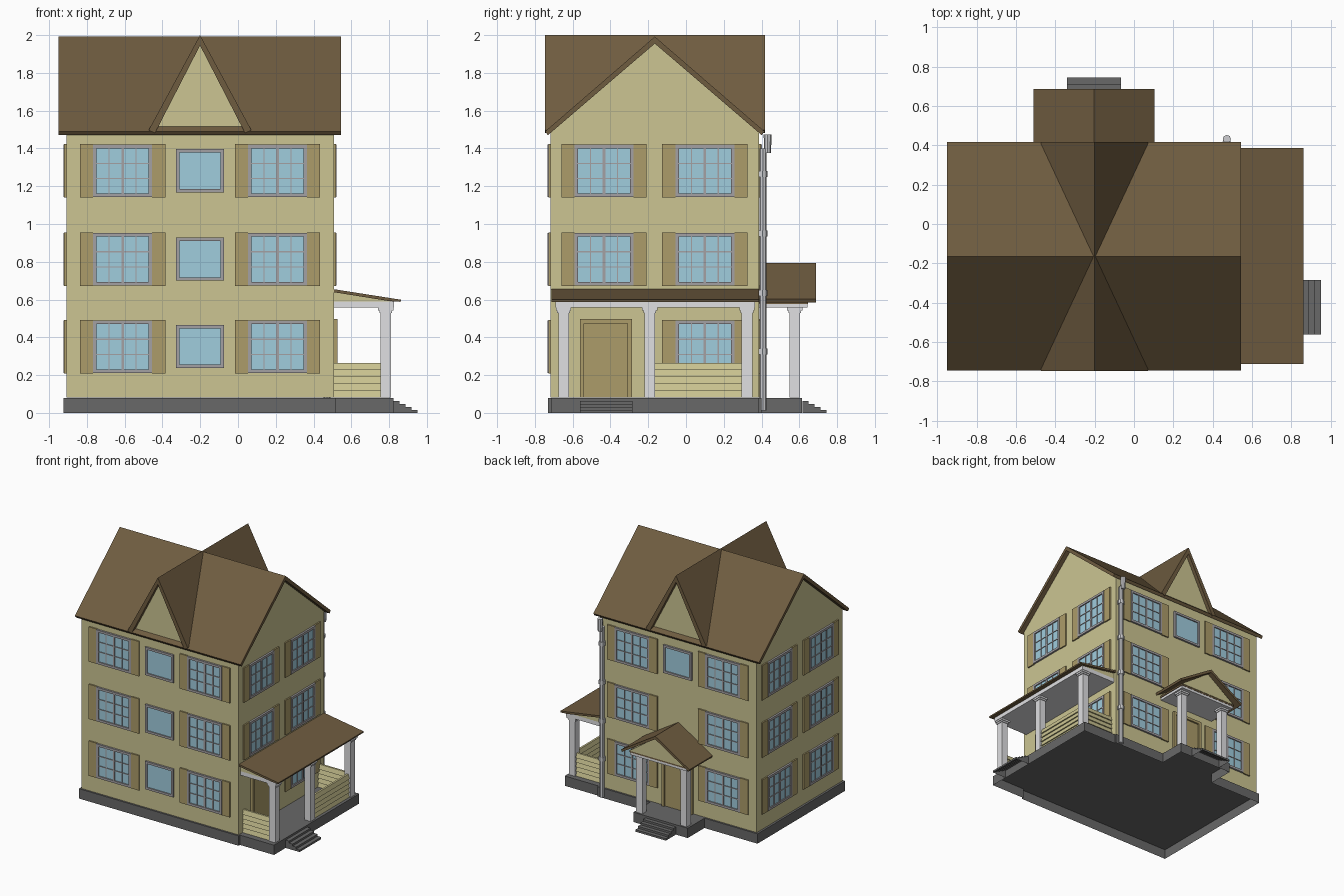
import bpy, bmesh, math
from mathutils import Vector

if "Cube" in bpy.data.objects:
    bpy.data.objects.remove(bpy.data.objects["Cube"])


def srgb(*c):
    return tuple(((v / 255 + 0.055) / 1.055) ** 2.4 for v in c) + (1,)


MATS = {}
for name, col in dict(wall_khaki=(204, 197, 146), roof_brown=(111, 92, 64), base_grey=(104, 104, 104),
                      trim_white=(224, 224, 226), frame_grey=(164, 161, 164), glass_blue=(160, 205, 222),
                      shutter_tan=(172, 156, 106), pipe_grey=(205, 206, 209)).items():
    MATS[name] = bpy.data.materials.new(name)
    MATS[name].diffuse_color = srgb(*col)


def link(name, mesh):
    ob = bpy.data.objects.new(name, mesh)
    bpy.context.collection.objects.link(ob)
    return ob


def boxes_mesh(name, parts):
    """One mesh from (material, x0, x1, y0, y1, z0, z1) boxes."""
    bm, me, mats = bmesh.new(), bpy.data.meshes.new(name), []
    for mat, x0, x1, y0, y1, z0, z1 in parts:
        if mat not in mats:
            mats.append(mat)
            me.materials.append(MATS[mat])
        vs = bmesh.ops.create_cube(bm, size=1)["verts"]
        for v in vs:
            v.co = Vector((x1 if v.co.x > 0 else x0, y1 if v.co.y > 0 else y0, z1 if v.co.z > 0 else z0))
        for f in {f for v in vs for f in v.link_faces}:
            f.material_index = mats.index(mat)
    bmesh.ops.recalc_face_normals(bm, faces=bm.faces)
    bm.to_mesh(me)
    bm.free()
    return me


def boxes(name, mat, *dims):
    return link(name, boxes_mesh(name, [(mat, *d) for d in dims]))


def prism(name, mat, profile, axis, a, b, open_bottom=False):
    """Extrude a 2D profile along x (y,z), y (x,z) or z (x,y)."""
    bm, me = bmesh.new(), bpy.data.meshes.new(name)
    put = {"x": lambda p, t: (t, *p), "y": lambda p, t: (p[0], t, p[1]), "z": lambda p, t: (*p, t)}[axis]
    lo = [bm.verts.new(put(p, a)) for p in profile]
    hi = [bm.verts.new(put(p, b)) for p in profile]
    bm.faces.new(lo)
    bm.faces.new(hi)
    for i in range(len(lo)):
        bm.faces.new((lo[i - 1], lo[i], hi[i], hi[i - 1]))
    bmesh.ops.recalc_face_normals(bm, faces=bm.faces)
    if open_bottom:
        bmesh.ops.delete(bm, geom=[f for f in bm.faces if f.normal.z < -0.9], context="FACES_ONLY")
    bm.to_mesh(me)
    bm.free()
    me.materials.append(MATS[mat])
    return link(name, me)


def chevron(c, w, eave, ridge, w_in, eave_in, ridge_in):
    return [(c - w, eave), (c, ridge), (c + w, eave), (c + w_in, eave_in), (c, ridge_in), (c - w_in, eave_in)]


CX, CY = -0.201, -0.165          # centre of the main house
X0, X1, Y0, Y1 = -0.909, 0.507, -0.717, 0.387
BASE = 0.08

# Main house with end gables, and the front/back cross gable
Z0 = BASE + 0.001
prism("house_walls", "wall_khaki", [(Y0, Z0), (Y1, Z0), (Y1, 1.487), (CY, 1.962), (Y0, 1.487)], "x", X0, X1)
prism("cross_gable_walls", "wall_khaki", [(CX - 0.25, 1.49), (CX + 0.25, 1.49), (CX, 1.95)], "y", Y0, Y1)
prism("main_roof", "roof_brown", chevron(CY, 0.581, 1.49, 1.992, 0.566, 1.47, 1.955), "x", -0.95, 0.545)
prism("cross_roof", "roof_brown", chevron(CX, 0.272, 1.497, 2.0, 0.238, 1.482, 1.945), "y", CY - 0.582, CY + 0.582)

# Hollow foundation under the house and both porches, open below
bx0, bx1, by0, by1, w = X0 - 0.016, X1 + 0.01, Y0 - 0.013, Y1 + 0.013, 0.245
prism("foundation", "base_grey", [(bx0, by0), (bx1, by0), (bx1, by0 + 0.018), (0.823, by0 + 0.018), (0.823, Y1),
                                  (bx1, Y1), (bx1, by1), (CX + w, by1), (CX + w, 0.615), (CX - w, 0.615),
                                  (CX - w, by1), (bx0, by1)], "z", 0, BASE, True)


# Hollow steps: staircase profile starting at the porch edge
def stairs(start):
    pts = [(start, 0)]
    for i in range(4):
        z = BASE - 0.016 * (i + 1)
        pts += [(start + 0.032 * i, z), (start + 0.032 * (i + 1), z)]
    return pts + [(start + 0.128, 0)]


prism("back_steps", "base_grey", [(y, z) for y, z in stairs(0.617)], "x", CX - 0.139, CX + 0.136, False)
prism("side_steps", "base_grey", stairs(0.822), "y", -0.562, -0.284, False)
for n in ("back_steps", "side_steps"):      # remove the face lying on the ground
    bm, me = bmesh.new(), bpy.data.objects[n].data
    bm.from_mesh(me)
    bmesh.ops.delete(bm, geom=[f for f in bm.faces if all(v.co.z < 0.001 for v in f.verts)], context="FACES_ONLY")
    bm.to_mesh(me)
    bm.free()


# Porch columns with capital
def column(name, x, y):
    boxes(name, "trim_white", *[(x - r, x + r, y - r, y + r, z0, z1) for r, z0, z1 in
                                ((0.028, Z0, 0.54), (0.034, 0.53, 0.543), (0.04, 0.543, 0.56))])


COLS_Y = (-0.648, -0.192, 0.323)
for y in COLS_Y:
    column("side_porch_column", 0.782, y)
for s in (-1, 1):
    column("back_porch_column", CX + s * 0.2, 0.576)

# Side porch: beam slab, lean-to infill and roof
boxes("side_porch_beam", "trim_white", (0.5, 0.826, -0.69, 0.366, 0.557, 0.59))
prism("side_porch_gable_infill", "wall_khaki", [(0.5, 0.589), (0.81, 0.589), (0.81, 0.6), (0.5, 0.645)],
      "y", -0.69, 0.366)
prism("side_porch_roof", "roof_brown", [(0.5, 0.656), (0.863, 0.599), (0.861, 0.588), (0.80, 0.592), (0.5, 0.64)],
      "y", -0.713, 0.387)

# Back porch: beam slab, brown eave board, gable and roof
boxes("back_porch_beam", "trim_white", (CX - 0.255, CX + 0.255, 0.38, 0.643, 0.557, 0.577))
boxes("back_porch_eave_board", "roof_brown", (CX - 0.26, CX + 0.26, 0.38, 0.645, 0.577, 0.592))
prism("back_porch_gable", "wall_khaki", [(CX - 0.26, 0.59), (CX + 0.26, 0.59), (CX, 0.77)], "y", 0.38, 0.648)
prism("back_porch_roof", "roof_brown", chevron(CX - 0.002, 0.308, 0.602, 0.793, 0.3, 0.585, 0.768), "y", 0.38, 0.687)

# Lapped board railings: each board leans out at its lower edge
for i in range(5):
    z0, z1 = Z0 + 0.0368 * i, Z0 + 0.0368 * (i + 1)

    def board(c):
        return [(c - 0.018, z0), (c + 0.018, z0), (c + 0.008, z1), (c - 0.008, z1)]
    for y in (COLS_Y[0], COLS_Y[2]):
        prism("end_railing_board", "wall_khaki", board(y), "x", X1, 0.756).data.transform
    prism("side_railing_board", "wall_khaki", board(0.782), "y", COLS_Y[1] + 0.027, COLS_Y[2] - 0.027)


# Window and door meshes: face -y, origin on the wall
def frame(w, h, t, d, mat):
    return [(mat, -w, -w + t, -d, 0, -h, h), (mat, w - t, w, -d, 0, -h, h),
            (mat, -w + t, w - t, -d, 0, h - t, h), (mat, -w + t, w - t, -d, 0, -h, -h + t)]


big = frame(0.156, 0.139, 0.019, 0.015, "frame_grey")
big += [("glass_blue", -0.138, 0.138, -0.006, 0, -0.122, 0.122),
        ("frame_grey", -0.007, 0.007, -0.013, 0, -0.121, 0.121)]
big += [("frame_grey", x - 0.003, x + 0.003, -0.011, 0, -0.121, 0.121) for x in (-0.071, 0.071)]
big += [("frame_grey", -0.137, 0.137, -0.011, 0, z - 0.003, z + 0.003) for z in (-0.04, 0.04)]
for s in (-1, 1):
    a, b = sorted((s * 0.156, s * 0.226))
    big.append(("shutter_tan", a, b, -0.011, 0, -0.142, 0.142))
big_window = boxes_mesh("shuttered_window", big)
small_window = boxes_mesh("small_window", frame(0.127, 0.114, 0.018, 0.015, "frame_grey") +
                          [("glass_blue", -0.11, 0.11, -0.006, 0, -0.097, 0.097)])
door_mesh = boxes_mesh("door", [("shutter_tan", -0.137, -0.115, -0.02, 0, 0, 0.415),
                                ("shutter_tan", 0.115, 0.137, -0.02, 0, 0, 0.415),
                                ("shutter_tan", -0.115, 0.115, -0.02, 0, 0.393, 0.415),
                                ("shutter_tan", -0.116, 0.116, -0.006, 0, 0, 0.394)])


def place(name, mesh, side, along, z):
    ob = link(name, mesh)
    loc, turn = {"front": ((along, Y0), 0), "right": ((X1, along), 90),
                 "back": ((along, Y1), 180), "left": ((X0, along), -90)}[side]
    ob.location = (*loc, z)
    ob.rotation_euler.z = math.radians(turn)


ROWS = (0.35, 0.813, 1.281)
for r, z in enumerate(ROWS):
    for s in (-1, 1):
        for side in ("front", "back"):
            place(side + "_window", big_window, side, CX + s * 0.41, z)
        place("left_window", big_window, "left", CY + s * 0.267, z)
        if not (r == 0 and s == -1):
            place("right_window", big_window, "right", CY - 0.002 + s * 0.267, z)
    place("front_small_window", small_window, "front", CX, z + 0.001)
place("back_small_window", small_window, "back", CX, ROWS[2])
place("side_door", door_mesh, "right", -0.424, Z0)
place("back_door", door_mesh, "back", CX, Z0)


# Downpipe with brackets and hopper
def tube(name, r0, r1, y, z0, z1):
    bm, me = bmesh.new(), bpy.data.meshes.new(name)
    bmesh.ops.create_cone(bm, cap_ends=True, segments=8, radius1=r0, radius2=r1, depth=z1 - z0)
    bm.to_mesh(me)
    bm.free()
    me.materials.append(MATS["pipe_grey"])
    link(name, me).location = (0.472, y, (z0 + z1) / 2)


tube("downpipe", 0.019, 0.019, 0.408, 0.012, 1.4)
tube("pipe_hopper", 0.018, 0.021, 0.432, 1.375, 1.475)
for z in (0.325, 0.635, 0.95, 1.265):
    tube("pipe_bracket", 0.026, 0.026, 0.406, z - 0.016, z + 0.016)

for m in bpy.data.materials:
    if m.users and not m.is_grease_pencil:
        m.use_nodes = True
        m.node_tree.nodes["Principled BSDF"].inputs["Base Color"].default_value = m.diffuse_color
